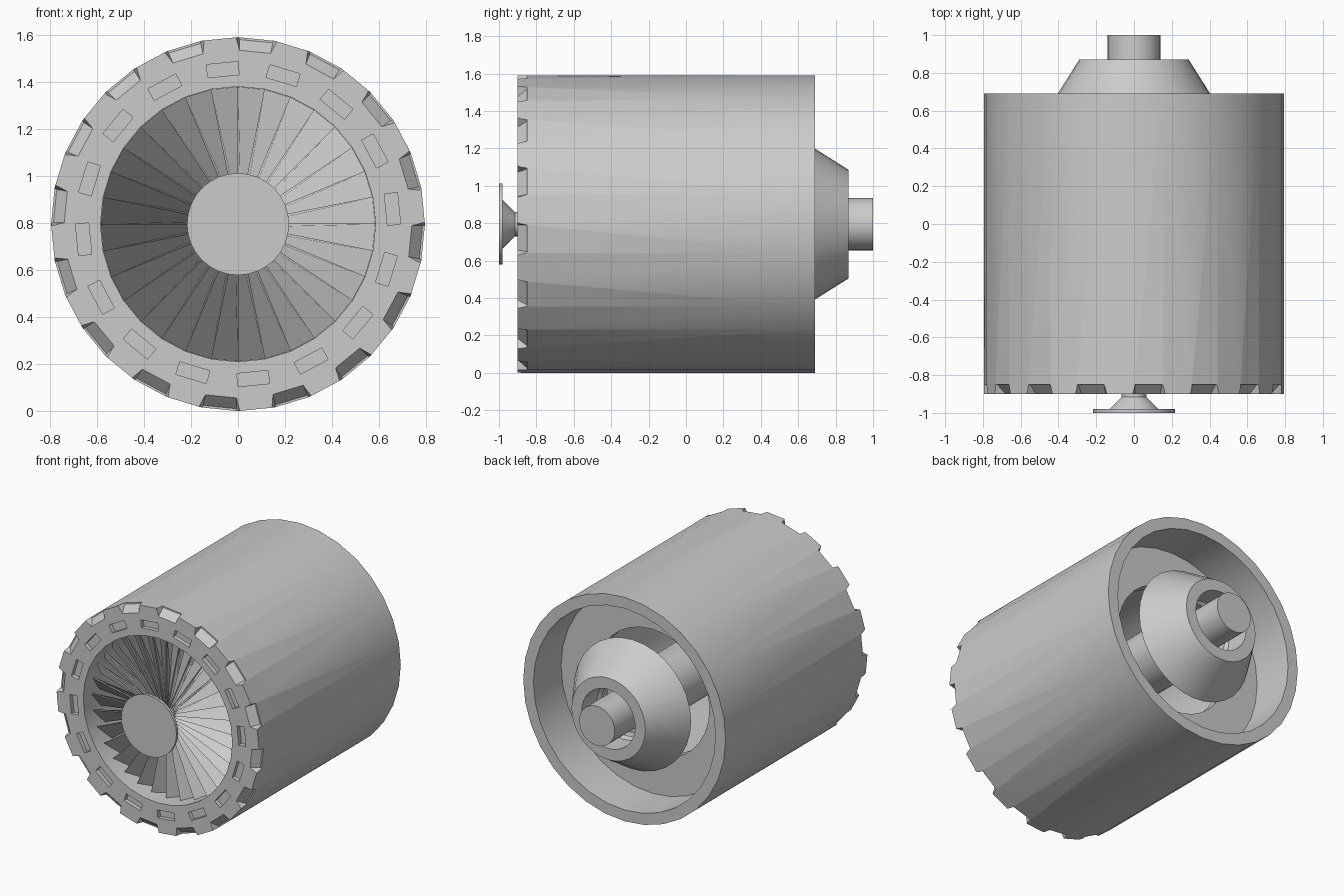
import bpy, bmesh, math

if "Cube" in bpy.data.objects:
    bpy.data.objects.remove(bpy.data.objects["Cube"])

C = 0.795          # height of the main axis
SEG = 32


def pt(r, deg, y):
    a = math.radians(deg)
    return (r * math.cos(a), y, C + r * math.sin(a))


def finish(bm, name, smooth=True):
    bmesh.ops.recalc_face_normals(bm, faces=bm.faces)
    me = bpy.data.meshes.new(name)
    bm.to_mesh(me)
    bm.free()
    ob = bpy.data.objects.new(name, me)
    bpy.context.collection.objects.link(ob)
    bpy.ops.object.select_all(action='DESELECT')
    ob.select_set(True)
    bpy.context.view_layer.objects.active = ob
    if smooth:
        bpy.ops.object.shade_smooth_by_angle(angle=math.radians(30))
    return ob


def lathe(name, profile, smooth=True):
    """Spin a closed (radius, y) profile round the main axis."""
    bm = bmesh.new()
    rings = []
    for r, y in profile:
        if r == 0:
            rings.append([bm.verts.new(pt(0, 0, y))] * SEG)
        else:
            rings.append([bm.verts.new(pt(r, i * 360 / SEG, y)) for i in range(SEG)])
    for a, b in zip(rings, rings[1:] + rings[:1]):
        if a[0] is a[1] and b[0] is b[1]:
            continue
        for i in range(SEG):
            j = (i + 1) % SEG
            quad = list(dict.fromkeys([a[i], a[j], b[j], b[i]]))
            bm.faces.new(quad)
    return finish(bm, name, smooth)


def hexa(bm, front, back):
    """Solid block between two four-point loops."""
    f = [bm.verts.new(p) for p in front]
    b = [bm.verts.new(p) for p in back]
    bm.faces.new(f)
    bm.faces.new(b[::-1])
    for i in range(4):
        j = (i + 1) % 4
        bm.faces.new((f[j], f[i], b[i], b[j]))


# Housing: outer drum, front lip, air duct and recessed rear bulkhead
housing = lathe("housing", [
    (0.795, -0.90), (0.795, 0.69), (0.715, 0.69), (0.715, 0.38),
    (0.45, 0.38), (0.45, 0.30), (0.585, 0.30), (0.585, -0.90)], False)

# Rim notches and face slots, cut from the housing
bm = bmesh.new()
for k in range(16):
    s = 5.6 + 22.5 * k
    n = s + 11.25
    hexa(bm,
         [pt(0.73, n - 5.2, -0.91), pt(0.87, n - 8, -0.91),
          pt(0.87, n + 8, -0.91), pt(0.73, n + 5.2, -0.91)],
         [pt(0.785, n - 5.2, -0.85), pt(0.87, n - 6.2, -0.85),
          pt(0.87, n + 6.2, -0.85), pt(0.785, n + 5.2, -0.85)])
    a = math.radians(s)

    def slot(u, v, y):
        r, t = 0.66 + u, v
        return (r * math.cos(a) - t * math.sin(a), y, C + r * math.sin(a) + t * math.cos(a))
    corners = [(-0.028, -0.067), (0.028, -0.067), (0.028, 0.067), (-0.028, 0.067)]
    hexa(bm, [slot(u, v, -0.95) for u, v in corners], [slot(u, v, -0.87) for u, v in corners])
cutter = finish(bm, "rim_cutter", False)
cutter.hide_render = True

mod = housing.modifiers.new("cuts", 'BOOLEAN')
mod.operation = 'DIFFERENCE'
mod.solver = 'EXACT'
mod.object = cutter
bpy.ops.object.select_all(action='DESELECT')
housing.select_set(True)
bpy.context.view_layer.objects.active = housing
bpy.ops.object.modifier_apply(modifier=mod.name)
bpy.data.objects.remove(cutter, do_unlink=True)
bpy.ops.object.shade_smooth_by_angle(angle=math.radians(20))

# Fan blades: slanted vanes, each spanning one step of the circle
bm = bmesh.new()
for i in range(SEG):
    a0, a1 = i * 360 / SEG, (i + 1) * 360 / SEG
    y0, y1, t = -0.81, -0.72, 0.012
    loop = [pt(0.06, a0, y0), pt(0.584, a0, y0), pt(0.584, a1, y1), pt(0.06, a1, y1)]
    hexa(bm, loop, [(x, y + t, z) for x, y, z in loop])
finish(bm, "fan_blades", False)

# Front hub: flat disc, flared neck and spindle
lathe("front_hub", [(0, -1.0), (0.217, -1.0), (0.217, -0.98), (0.13, -0.98),
                    (0.065, -0.915), (0.065, -0.6), (0, -0.6)])

# Inner core running through the housing
lathe("inner_core", [(0, -0.6), (0.2, -0.6), (0.2, 0.62), (0, 0.62)])

# Rear cone: hollow shell with an open end ring
lathe("rear_cone", [(0.29, 0.87), (0.46, 0.60), (0.19, 0.60),
                    (0.19, 0.68), (0.21, 0.70), (0.21, 0.87)])

# Rear shaft
lathe("rear_shaft", [(0, 0.6), (0.14, 0.6), (0.14, 1.0), (0, 1.0)])
